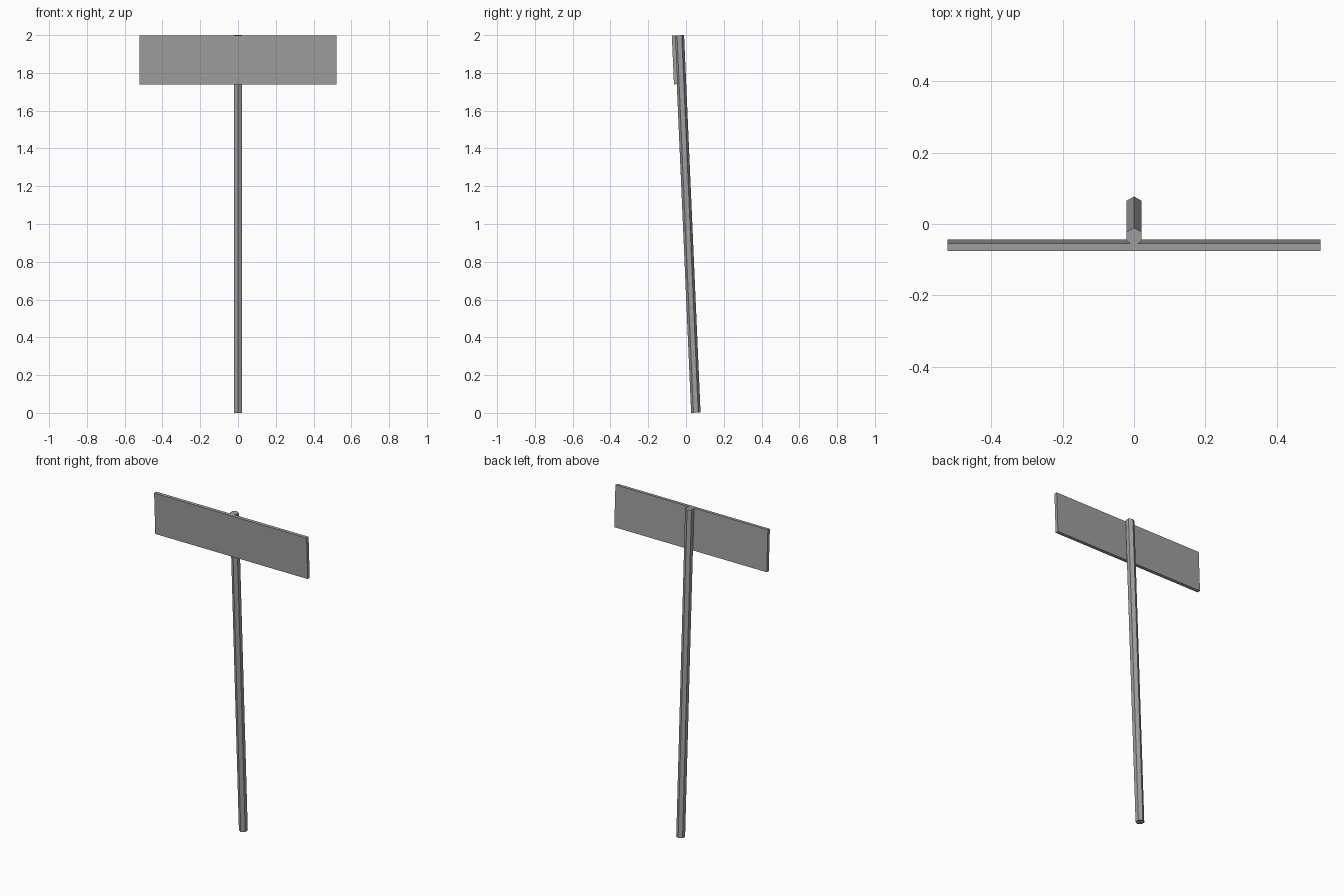
import bpy
from math import radians
from mathutils import Matrix

if "Cube" in bpy.data.objects:
    bpy.data.objects.remove(bpy.data.objects["Cube"], do_unlink=True)

# One plain grey for the whole signpost
grey = bpy.data.materials.new("plain_grey")
grey.use_nodes = True
colour = (0.35, 0.35, 0.35, 1)
grey.diffuse_color = colour
grey.node_tree.nodes["Principled BSDF"].inputs["Base Color"].default_value = colour

# The whole post leans forward about its middle
LEAN = Matrix.Translation((0, 0.0085, 1)) @ Matrix.Rotation(radians(2.5), 4, "X")


def finish(name, local):
    """Name the active object, bake its local shape and lean it with the post."""
    obj = bpy.context.object
    obj.name = obj.data.name = name
    obj.data.transform(LEAN @ local)
    obj.data.materials.append(grey)
    return obj


# Hexagonal pole with corners to the front and back
bpy.ops.mesh.primitive_cylinder_add(vertices=6, radius=0.025, depth=1.9997)
finish("pole", Matrix.Identity(4))

# Flat sign board, let into the front corner of the pole
bpy.ops.mesh.primitive_cube_add(size=1)
finish("sign_board", Matrix.Translation((0, -0.03, 0.871))
       @ Matrix.Diagonal((1.044, 0.02, 0.258, 1)))
